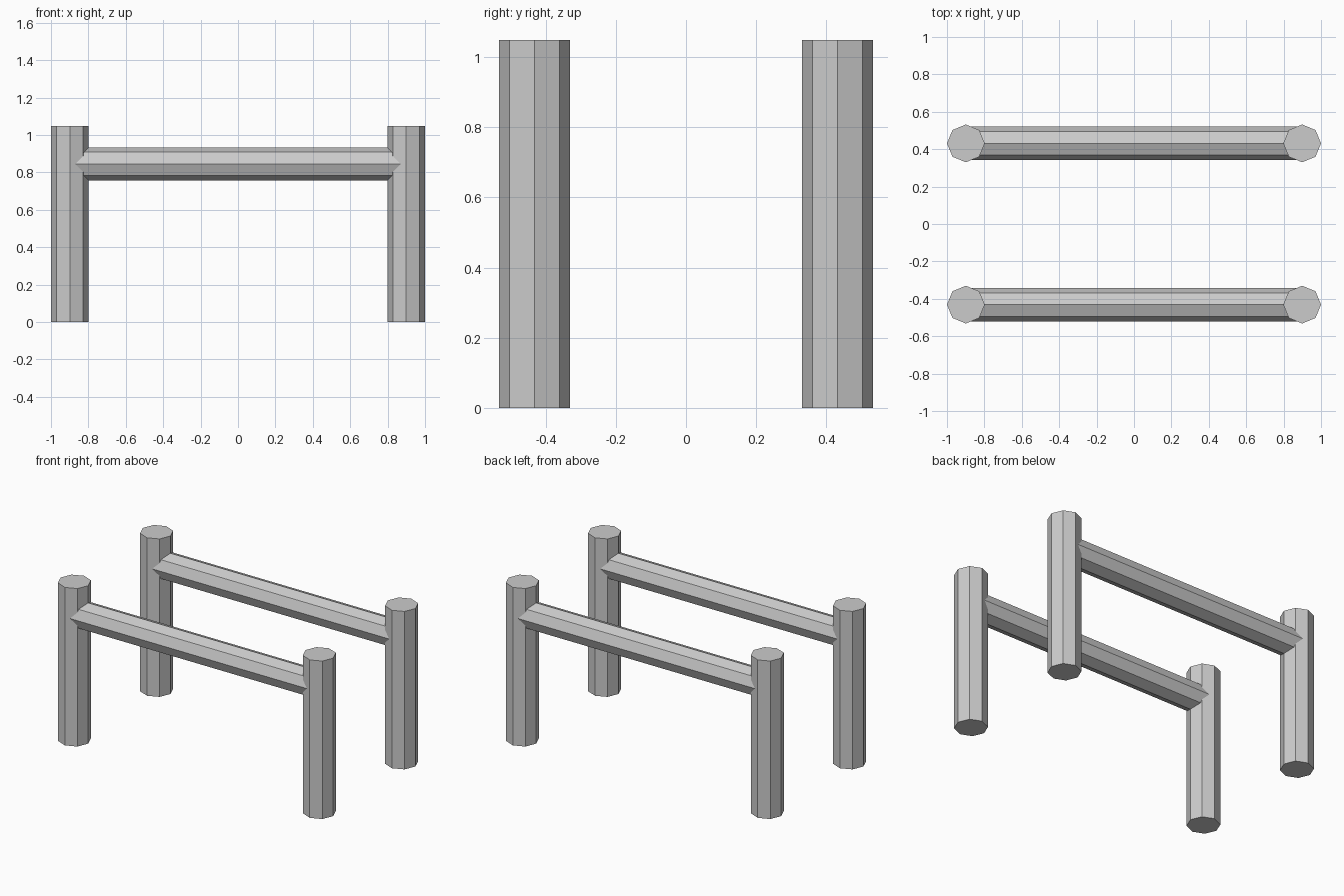
import bpy
from math import pi

if "Cube" in bpy.data.objects:
    bpy.data.objects.remove(bpy.data.objects["Cube"])

POST_X, POST_Y, POST_R, POST_H = 0.899, 0.431, 0.101, 1.048
RAIL_Z, RAIL_R = 0.845, 0.089


def octagon_bar(name, radius, length, location, rotation=(0, 0, 0)):
    # Eight-sided capped bar with corners on its local axes
    bpy.ops.mesh.primitive_cylinder_add(
        vertices=8, radius=radius, depth=length, location=location, rotation=rotation)
    bpy.context.object.name = name


for y, depth_name in ((-POST_Y, "front"), (POST_Y, "back")):
    # Upright posts
    for x, side_name in ((-POST_X, "left"), (POST_X, "right")):
        octagon_bar(f"{depth_name}_{side_name}_post", POST_R, POST_H, (x, y, POST_H / 2))
    # Horizontal rail running between the post centres
    octagon_bar(f"{depth_name}_rail", RAIL_R, 2 * POST_X, (0, y, RAIL_Z), (0, pi / 2, 0))
